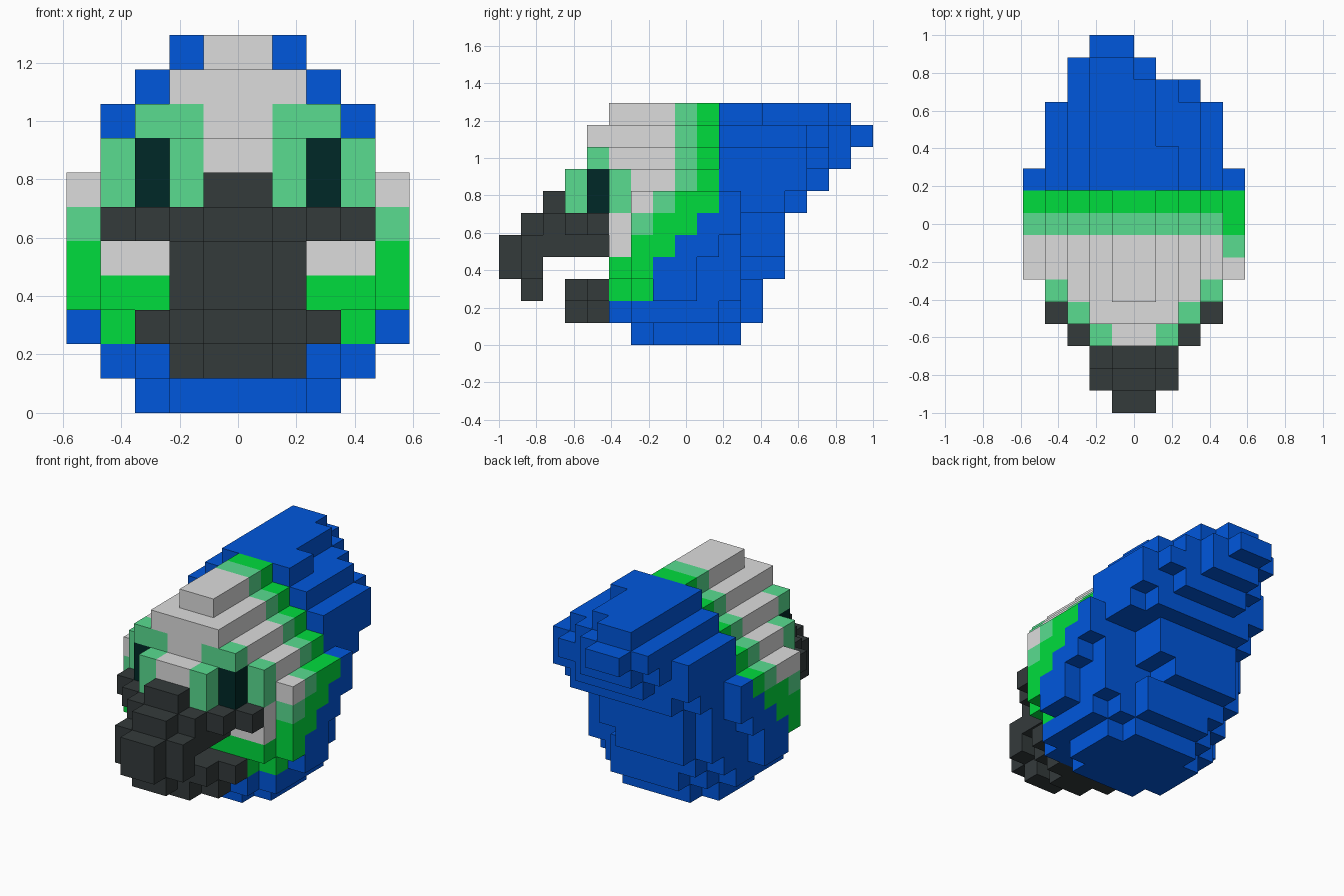
import bpy, bmesh

cube = bpy.data.objects.get("Cube")
if cube:
    bpy.data.objects.remove(cube, do_unlink=True)

U = 2 / 17  # size of one block; grid is 10 wide, 17 deep, 11 high


def material(name, rgb):
    m = bpy.data.materials.new(name)
    m.use_nodes = True
    m.diffuse_color = (*rgb, 1)
    bsdf = next(n for n in m.node_tree.nodes if n.type == 'BSDF_PRINCIPLED')
    bsdf.inputs["Base Color"].default_value = (*rgb, 1)
    return m


PARTS = {
    "blue_body": material("blue", (0.0, 0.095, 0.72)),
    "green_band": material("green", (0.0, 0.72, 0.047)),
    "pale_green_trim": material("pale green", (0.1, 0.72, 0.28)),
    "grey_head": material("light grey", (0.72, 0.72, 0.72)),
    "dark_beak": material("charcoal", (0.034, 0.043, 0.044)),
    "eyes": material("eye black", (0.0, 0.022, 0.02)),
}
cells = {}


def fill(part, i, j, k):
    """Fill inclusive block ranges with a part; None removes blocks."""
    for x in range(i[0], i[1] + 1):
        for y in range(j[0], j[1] + 1):
            for z in range(k[0], k[1] + 1):
                if part:
                    cells[x, y, z] = part
                else:
                    cells.pop((x, y, z), None)


def centred(part, half, j, k):
    fill(part, (5 - half, 4 + half), j, k)


def pair(part, i, j, k):
    """Fill a block range on both sides."""
    fill(part, i, j, k)
    fill(part, (9 - i[1], 9 - i[0]), j, k)


# Body and head mass, layer by layer: (first row, last row, half width)
LAYERS = [
    [(6, 6, 2), (7, 9, 3), (10, 10, 2)],
    [(5, 5, 3), (6, 9, 4), (10, 10, 3), (11, 11, 2)],
    [(5, 5, 3), (6, 6, 4), (7, 8, 5), (9, 10, 4), (11, 11, 3)],
    [(5, 5, 4), (6, 8, 5), (9, 11, 4), (12, 12, 3)],
    [(5, 5, 4), (6, 9, 5), (10, 11, 4), (12, 12, 3)],
    [(5, 5, 4), (6, 10, 5), (11, 11, 4), (12, 12, 3)],
    [(3, 3, 2), (4, 4, 3), (5, 5, 4), (6, 10, 5), (11, 12, 4), (13, 13, 3)],
    [(3, 3, 2), (4, 4, 3), (5, 13, 4), (14, 14, 2)],
    [(4, 9, 3), (10, 13, 4), (14, 14, 3), (15, 15, 2)],
    [(4, 9, 2), (10, 15, 3), (16, 16, 1)],
    [(5, 9, 1), (10, 15, 2)],
]
# Rows where pale green, green and blue begin, for each layer
BANDS = [(0, 0, 0), (0, 0, 0), (5, 5, 7), (5, 5, 7), (6, 6, 8), (6, 7, 9),
         (7, 8, 10), (8, 9, 10), (8, 9, 10), (8, 9, 10), (8, 9, 10)]
for k, runs in enumerate(LAYERS):
    pale, green, blue = BANDS[k]
    for j0, j1, half in runs:
        for j in range(j0, j1 + 1):
            part = ("blue_body" if j >= blue else "green_band" if j >= green
                    else "pale_green_trim" if j >= pale else "grey_head")
            centred(part, half, (j, j), (k, k))

# Swept crest at the back is lopsided
fill(None, (6, 6), (12, 15), (10, 10))
fill(None, (5, 5), (15, 15), (10, 10))
fill(None, (7, 7), (14, 14), (9, 9))
fill(None, (6, 7), (15, 15), (9, 9))
fill(None, (5, 5), (16, 16), (9, 9))
fill("blue_body", (3, 4), (16, 16), (9, 9))
fill(None, (6, 6), (15, 15), (8, 8))

# Nape is cut back on the left side
fill(None, (7, 8), (11, 12), (2, 5))
fill(None, (6, 6), (11, 12), (3, 3))

# One cheek carries a longer grey patch
fill("grey_head", (0, 0), (7, 7), (6, 6))
fill("pale_green_trim", (0, 0), (8, 8), (6, 6))

# Eye surrounds, then eyes
pair("pale_green_trim", (3, 3), (3, 4), (6, 7))
pair("pale_green_trim", (1, 1), (5, 5), (6, 7))
pair("pale_green_trim", (2, 3), (4, 4), (8, 8))
pair("eyes", (2, 2), (4, 4), (6, 7))

# Upper beak, stepping out to a hooked tip
BEAK = [(6, 2, 2, 1), (5, 1, 1, 1), (5, 2, 2, 2), (5, 3, 3, 3), (5, 4, 4, 4),
        (4, 0, 0, 1), (4, 1, 4, 2), (3, 0, 0, 1), (3, 1, 1, 2), (2, 1, 1, 1),
        # Lower beak
        (2, 3, 3, 2), (2, 4, 4, 3), (1, 3, 3, 1), (1, 4, 4, 2)]
for k, j0, j1, half in BEAK:
    centred("dark_beak", half, (j0, j1), (k, k))

# Corner offsets of each block side, wound outward
SIDES = {
    (1, 0, 0): ((1, 0, 0), (1, 1, 0), (1, 1, 1), (1, 0, 1)),
    (-1, 0, 0): ((0, 0, 0), (0, 0, 1), (0, 1, 1), (0, 1, 0)),
    (0, 1, 0): ((0, 1, 0), (0, 1, 1), (1, 1, 1), (1, 1, 0)),
    (0, -1, 0): ((0, 0, 0), (1, 0, 0), (1, 0, 1), (0, 0, 1)),
    (0, 0, 1): ((0, 0, 1), (1, 0, 1), (1, 1, 1), (0, 1, 1)),
    (0, 0, -1): ((0, 0, 0), (0, 1, 0), (1, 1, 0), (1, 0, 0)),
}

# Build each part from its exposed block sides
for part, mat in PARTS.items():
    bm = bmesh.new()
    for (x, y, z), owner in cells.items():
        if owner != part:
            continue
        for (dx, dy, dz), corners in SIDES.items():
            if (x + dx, y + dy, z + dz) not in cells:
                bm.faces.new([bm.verts.new(((x + a - 5) * U, (y + b) * U - 1, (z + c) * U))
                              for a, b, c in corners])
    bmesh.ops.remove_doubles(bm, verts=bm.verts, dist=0.001)
    mesh = bpy.data.meshes.new(part)
    bm.to_mesh(mesh)
    bm.free()
    mesh.materials.append(mat)
    bpy.context.collection.objects.link(bpy.data.objects.new(part, mesh))
